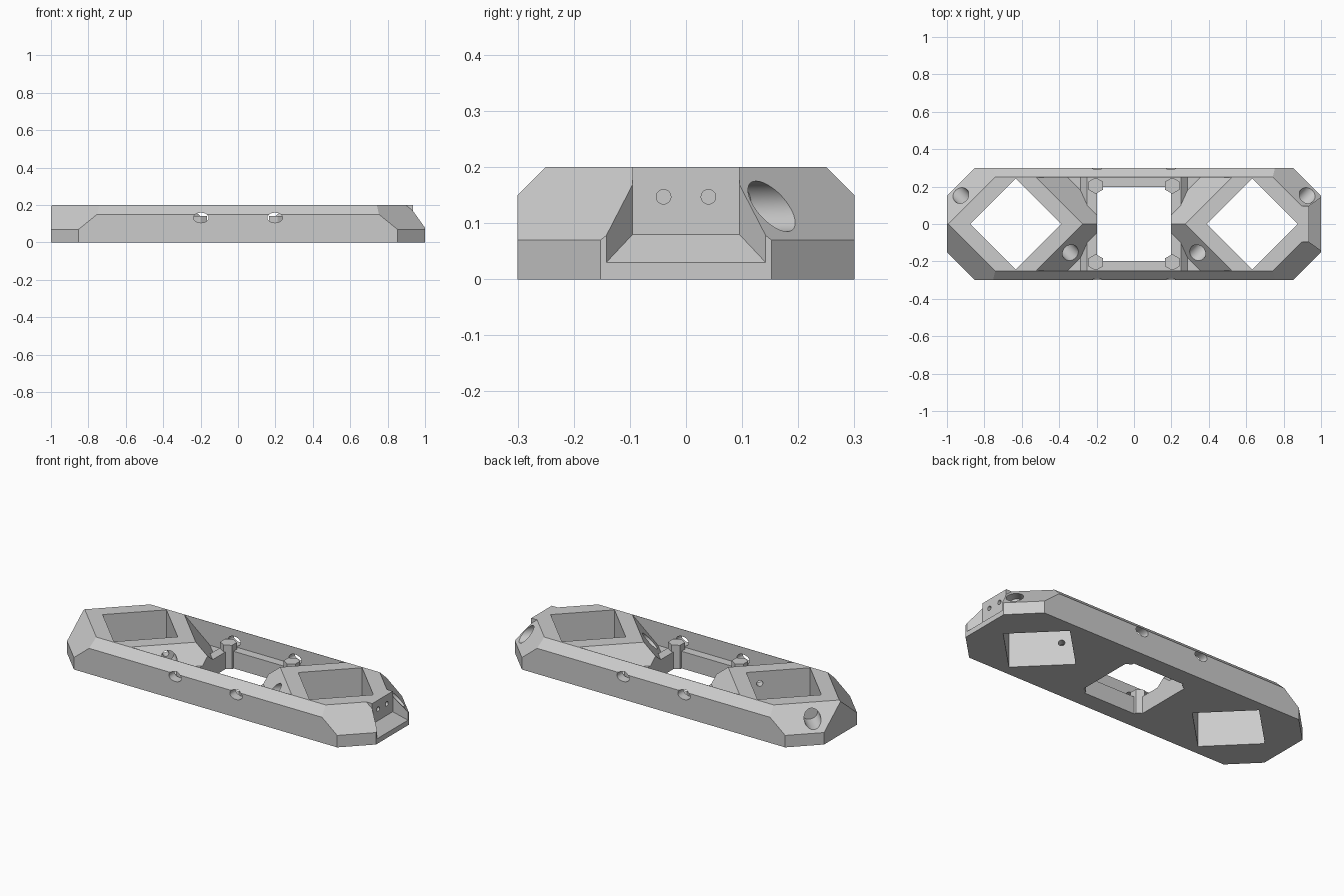
import bpy, bmesh, math
from mathutils import Vector, Matrix

if "Cube" in bpy.data.objects:
    bpy.data.objects.remove(bpy.data.objects["Cube"])

grey = bpy.data.materials.new("plain grey")
grey.use_nodes = True
colour = (0.6, 0.6, 0.6, 1)
grey.diffuse_color = colour
grey.node_tree.nodes["Principled BSDF"].inputs["Base Color"].default_value = colour

BAY = 0.633      # centre of each square bay along x
SIGNS = [(a, b) for a in (1, -1) for b in (1, -1)]


def finish(bm, name):
    bmesh.ops.recalc_face_normals(bm, faces=bm.faces[:])
    me = bpy.data.meshes.new(name)
    bm.to_mesh(me)
    bm.free()
    ob = bpy.data.objects.new(name, me)
    bpy.context.collection.objects.link(ob)
    me.materials.append(grey)
    return ob


def solid(name, lo, hi, planes=()):
    """Closed convex box trimmed by planes, each given as (point, outward normal)."""
    lo, hi = Vector(lo), Vector(hi)
    bm = bmesh.new()
    bmesh.ops.create_cube(bm, size=1)
    for v in bm.verts:
        v.co = (lo + hi) / 2 + v.co * (hi - lo)
    for point, normal in planes:
        geom = bm.verts[:] + bm.edges[:] + bm.faces[:]
        bmesh.ops.bisect_plane(bm, geom=geom, dist=1e-6, plane_co=point,
                               plane_no=Vector(normal).normalized(), clear_outer=True)
        # Rebuild a watertight hull from the remaining corners
        corners = [v.co.copy() for v in bm.verts]
        bm.clear()
        for co in corners:
            bm.verts.new(co)
        bmesh.ops.remove_doubles(bm, verts=bm.verts[:], dist=1e-5)
        bmesh.ops.convex_hull(bm, input=bm.verts[:])
        bmesh.ops.delete(bm, geom=[v for v in bm.verts if not v.link_faces], context='VERTS')
        bmesh.ops.dissolve_limit(bm, angle_limit=0.01, verts=bm.verts[:], edges=bm.edges[:])
    return finish(bm, name)


def rod(name, a, b, r, sides=32, stretch=1.0):
    """Prism between two points, optionally stretched along world x."""
    a, b = Vector(a), Vector(b)
    bm = bmesh.new()
    bmesh.ops.create_cone(bm, cap_ends=True, segments=sides, radius1=r, radius2=r,
                          depth=(b - a).length)
    turn = (b - a).to_track_quat('Z', 'Y').to_matrix().to_4x4()
    mid = (a + b) / 2
    bm.transform(Matrix.Translation(mid) @ Matrix.Diagonal((stretch, 1, 1, 1)) @ turn)
    return finish(bm, name)


def diamond(name, x, r):
    """Square prism with its corners on the axes."""
    bm = bmesh.new()
    ring = [bm.verts.new(p) for p in ((x + r, 0, -0.1), (x, r, -0.1), (x - r, 0, -0.1), (x, -r, -0.1))]
    face = bm.faces.new(ring)
    top = bmesh.ops.extrude_face_region(bm, geom=[face])["geom"]
    bmesh.ops.translate(bm, vec=(0, 0, 0.5), verts=[v for v in top if isinstance(v, bmesh.types.BMVert)])
    return finish(bm, name)


def combine(ob, other, operation='DIFFERENCE'):
    mod = ob.modifiers.new("combine", 'BOOLEAN')
    mod.operation, mod.solver, mod.object = operation, 'EXACT', other
    other.hide_render = True
    bpy.context.view_layer.objects.active = ob
    bpy.ops.object.modifier_apply(modifier=mod.name)
    bpy.data.objects.remove(other)


# Outer shell: long octagon with sloped corners and bevelled long sides
planes = [((0, s * 0.3, 0.15), (0, s, 1)) for s in (1, -1)]
for sx, sy in SIGNS:
    planes.append(((sx, sy * 0.152, 0), (sx, sy, 0)))
    planes.append(((sx, sy * 0.152, 0.07), (sx * 0.13, sy * 0.13, 0.16)))
body = solid("chassis_frame", (-1, -0.3, 0), (1, 0.3, 0.2), planes)

# Middle pocket, leaving the sloped inner corners of the two bays
pocket = solid("pocket", (-BAY, -0.248, 0.065), (BAY, 0.248, 0.25))
for s in (1, -1):
    slopes = [((s * (BAY - 0.36), 0, 0.2), (-s * 0.13, sy * 0.13, 0.16)) for sy in (1, -1)]
    combine(pocket, solid("bay", (s * BAY - 0.7, -0.4, 0), (s * BAY + 0.7, 0.4, 0.4), slopes))
combine(body, pocket)

# Diamond openings through both bays
for s in (1, -1):
    combine(body, diamond("bay_opening", s * BAY, 0.243))

# Raised central rim and its square opening
rim = solid("rim", (-0.3, -0.27, 0.04), (0.3, 0.27, 0.1),
            [((s * 0.25, 0, 0.1), (s, 0, 1)) for s in (1, -1)])
combine(body, rim, 'UNION')
combine(body, solid("opening", (-0.197, -0.197, -0.1), (0.197, 0.197, 0.4)))

# Hexagonal collars with through holes, and side holes above them
for sx, sy in SIGNS:
    x, y = sx * 0.205, sy * 0.205
    combine(body, rod("collar", (x, y, 0), (x, y, 0.14), 0.044, 6), 'UNION')
for sx, sy in SIGNS:
    x, y = sx * 0.205, sy * 0.205
    combine(body, rod("collar_hole", (x, y, -0.1), (x, y, 0.2), 0.022))
    combine(body, rod("side_hole", (sx * 0.197, sy * 0.246, 0.132), (sx * 0.197, sy * 0.4, 0.132),
                      0.027, 32, 1.5))

# End plate with a flared notch on the left end
combine(body, solid("end_plate", (0.89, -0.095, 0.02), (0.96, 0.095, 0.2)), 'UNION')
notch = solid("notch", (0.935, -0.3, -0.1), (1.1, 0.3, 0.4),
              [((0.935, 0, 0.08), (-0.05, 0, -0.065)),
               ((0.935, 0.095, 0), (-0.047, 0.065, 0)),
               ((0.935, -0.095, 0), (-0.047, -0.065, 0))])
combine(body, notch)
for s in (1, -1):
    combine(body, rod("pin_hole", (0.9, s * 0.04, 0.147), (1, s * 0.04, 0.147), 0.013))

# Diagonal screw bores and vertical nut pockets around each bay
for s in (1, -1):
    cx = s * BAY
    for sx, sy in SIGNS:
        def along(q):
            d = (q - 0.44) / 2
            return (cx + sx * (0.29 + d), sy * (0.15 + d), 0.13)
        combine(body, rod("bore", along(0.31), along(0.57), 0.045))
        combine(body, rod("screw_hole", along(0.18), along(0.4), 0.017))
        x, y = cx + sx * 0.195, sy * 0.215
        combine(body, rod("nut_pocket", (x, y, 0.05), (x, y, 0.4), 0.035, 6))
        combine(body, rod("nut_hole", (x, y, -0.1), (x, y, 0.1), 0.019))

# Smooth the round holes while keeping every flat face crisp
for o in bpy.context.selected_objects:
    o.select_set(False)
body.select_set(True)
bpy.context.view_layer.objects.active = body
bpy.ops.object.shade_smooth_by_angle(angle=math.radians(25))
